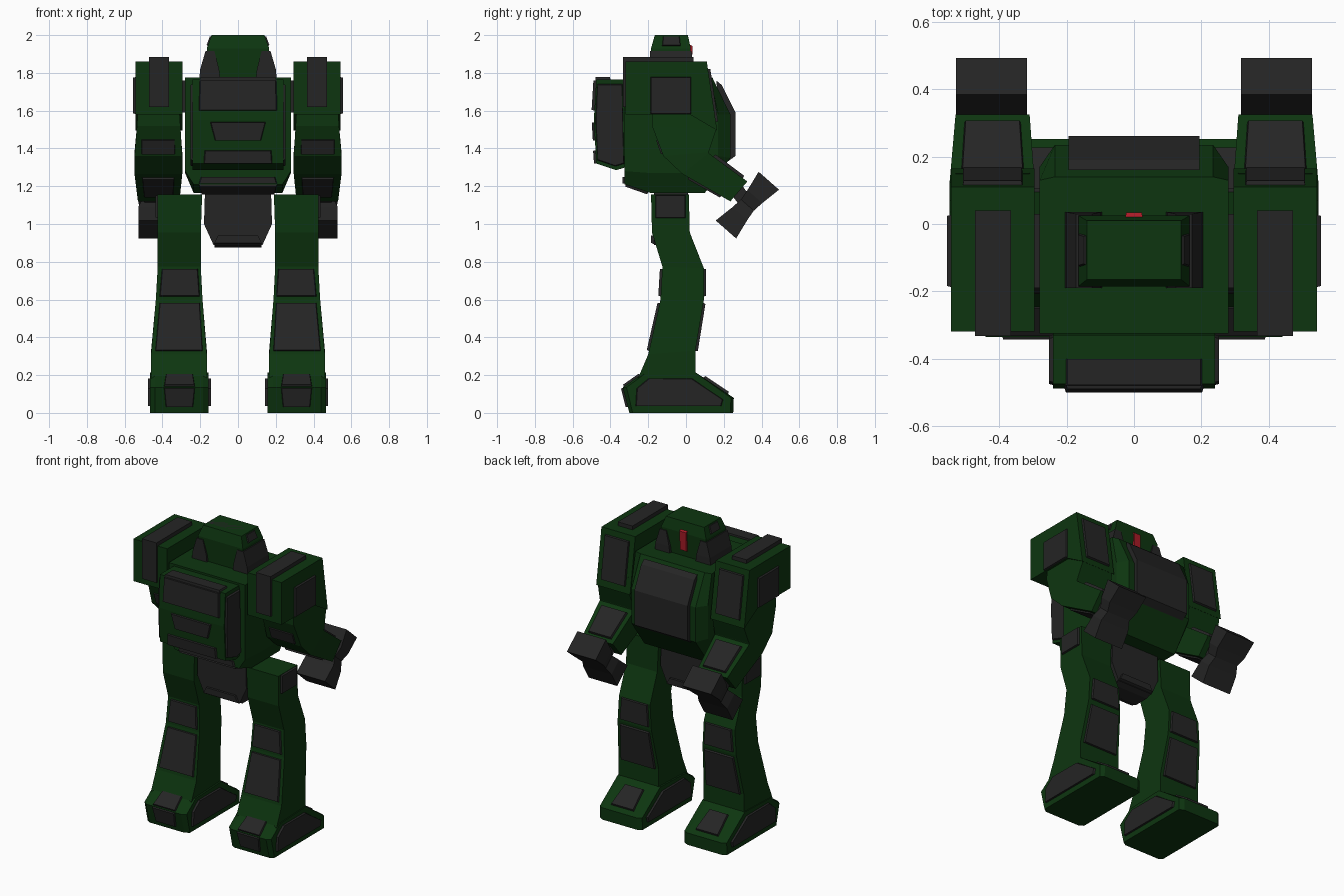
import bpy, bmesh
from mathutils import Vector


def material(name, rgb):
    m = bpy.data.materials.new(name)
    m.diffuse_color = (*rgb, 1)
    return m


GREEN = material("dark_green", (0.004, 0.036, 0.005))
GREY = material("charcoal", (0.018, 0.018, 0.018))
RED = material("visor_red", (0.40, 0.011, 0.02))


def rings(name, loops, mat, mirror=False):
    """Skin a stack of equal-length point loops into a closed solid."""
    bm = bmesh.new()
    vs = [[bm.verts.new(p) for p in loop] for loop in loops]
    n = len(vs[0])
    for a, b in zip(vs, vs[1:]):
        for i in range(n):
            j = (i + 1) % n
            bm.faces.new((a[i], a[j], b[j], b[i]))
    bm.faces.new(vs[0])
    bm.faces.new(vs[-1])
    bmesh.ops.recalc_face_normals(bm, faces=bm.faces)
    me = bpy.data.meshes.new(name)
    bm.to_mesh(me)
    bm.free()
    me.materials.append(mat)
    ob = bpy.data.objects.new(name, me)
    bpy.context.collection.objects.link(ob)
    if mirror:
        mod = ob.modifiers.new("mirror", "MIRROR")
        mod.use_mirror_merge = False
    return ob


def prism(name, prof, x0, x1, mat, mirror=False):
    """Extrude a side (y, z) profile along x."""
    return rings(name, [[(x, y, z) for y, z in prof] for x in (x0, x1)], mat, mirror)


def loft(name, secs, mat, mirror=False):
    """Stack rectangles given as z-pairs: (x0, x1, y0, z0, y1, z1)."""
    return rings(name, [[(a, y0, z0), (b, y0, z0), (b, y1, z1), (a, y1, z1)]
                        for a, b, y0, z0, y1, z1 in secs], mat, mirror)


def plate(name, pts, out, depth=0.012, mat=GREY, mirror=True):
    """Raised panel with bevelled sides on a flat outline."""
    p = [Vector(q) for q in pts]
    nrm = sum((p[i].cross(p[(i + 1) % len(p)]) for i in range(len(p))), Vector()).normalized()
    if nrm.dot(Vector(out)) < 0:
        nrm.negate()
    c = sum(p, Vector()) / len(p)
    top = [q + (c - q).normalized() * 0.008 + nrm * depth for q in p]
    return rings(name, [[q - nrm * 0.01 for q in p], top], mat, mirror)


def slope(name, a, b, xa, xb, out, mirror=True, **kw):
    """Panel running from (y, z) a to b, with an x range at each end."""
    return plate(name, [(xa[0], *a), (xa[1], *a), (xb[1], *b), (xb[0], *b)],
                 (0, *out), mirror=mirror, **kw)


def side(name, prof, x, sx=1, **kw):
    return plate(name, [(x, y, z) for y, z in prof], (sx, 0, 0), **kw)


def scale2(prof, k):
    cy = sum(p[0] for p in prof) / len(prof)
    cz = sum(p[1] for p in prof) / len(prof)
    return [(cy + (y - cy) * k, cz + (z - cz) * k) for y, z in prof]


# torso with chamfered flanks
core = [(-0.325, 1.775), (0.14, 1.775), (0.235, 1.58), (0.235, 1.35),
        (0.10, 1.165), (-0.19, 1.165), (-0.325, 1.21)]
flank = [(-0.325, 1.775), (0.13, 1.775), (0.17, 1.58), (0.17, 1.36),
         (0.08, 1.27), (-0.19, 1.27), (-0.325, 1.28)]
rings("torso", [[(x, *p) for p in pr] for x, pr in
                ((-0.28, flank), (-0.235, core), (0.235, core), (0.28, flank))], GREEN)
prism("chest_panel", [(0.16, 1.76), (0.19, 1.735), (0.262, 1.59), (0.262, 1.36),
                      (0.22, 1.33), (0.20, 1.40)], -0.195, 0.195, GREY)
slope("lower_back_panel", (-0.325, 1.25), (-0.325, 1.215), (-0.20, 0.20), (-0.21, 0.21),
      (-1, 0), mirror=False)
slope("lower_back_lip", (-0.32, 1.21), (-0.20, 1.168), (-0.21, 0.21), (-0.20, 0.20),
      (-0.4, -1), mirror=False)

# backpack and its panels
pack = [(-0.475, 1.765), (-0.33, 1.765), (-0.32, 1.30), (-0.37, 1.285),
        (-0.475, 1.32), (-0.488, 1.55)]
prism("backpack", pack, -0.24, 0.24, GREEN)
side("backpack_side", scale2(pack, 0.92), 0.24)
slope("backpack_upper_panel", (-0.478, 1.762), (-0.488, 1.60), (-0.205, 0.205),
      (-0.21, 0.21), (-1, 0), mirror=False)
slope("backpack_top_panel", (-0.48, 1.765), (-0.40, 1.765), (-0.205, 0.205),
      (-0.205, 0.205), (0, 1), mirror=False)
slope("backpack_vent", (-0.487, 1.54), (-0.481, 1.44), (-0.15, 0.15), (-0.125, 0.125),
      (-1, 0), mirror=False)
slope("backpack_lower_panel", (-0.480, 1.39), (-0.475, 1.32), (-0.18, 0.18),
      (-0.185, 0.185), (-1, 0), mirror=False)

# head, cheek guards, crest and visor
loft("head", [(-0.165, 0.165, -0.175, 1.76, 0.015, 1.76),
              (-0.165, 0.165, -0.185, 1.93, 0.025, 1.93),
              (-0.14, 0.14, -0.165, 2.0, 0.01, 2.0)], GREEN)
loft("cheek_guard", [(0.095, 0.205, -0.19, 1.77, 0.035, 1.77),
                     (0.10, 0.20, -0.19, 1.82, 0.035, 1.82),
                     (0.125, 0.172, -0.19, 1.915, 0.03, 1.915)], GREY, True)
slope("crest_panel", (-0.125, 1.992), (-0.03, 1.992), (-0.14, 0.14), (-0.14, 0.14),
      (0, 1), depth=0.008, mirror=False)
plate("temple_panel", [(0.162, -0.13, 1.942), (0.162, -0.025, 1.942),
                       (0.142, -0.03, 1.995), (0.142, -0.125, 1.995)], (1, 0, 0.3), depth=0.006)
slope("visor", (0.021, 1.81), (0.026, 1.95), (-0.026, 0.026), (-0.026, 0.026),
      (1, 0), depth=0.009, mat=RED, mirror=False)

# pelvis and crotch plate
rings("pelvis", [[(s * w, y, z) for s, w, z in
                  ((-1, 0.175, 1.17), (1, 0.175, 1.17), (1, 0.18, 1.0),
                   (1, 0.13, 0.89), (-1, 0.13, 0.89), (-1, 0.18, 1.0))]
                 for y in (-0.17, 0.01)], GREY)
loft("crotch_plate", [(-0.125, 0.125, -0.13, 0.875, -0.03, 0.875),
                      (-0.125, 0.125, -0.185, 0.90, 0.025, 0.90),
                      (-0.105, 0.105, -0.185, 0.94, 0.025, 0.94)], GREY)

# shoulder joint and pauldron
prism("shoulder_joint", [(-0.19, 1.59), (0.03, 1.59), (0.03, 1.76), (-0.19, 1.76)],
      0.2, 0.32, GREY, True)
prism("shoulder", [(-0.32, 1.86), (0.11, 1.86), (0.165, 1.495), (0.02, 1.58),
                   (-0.32, 1.58)], 0.295, 0.543, GREEN, True)
side("shoulder_side_panel", [(-0.19, 1.58), (0.03, 1.58), (0.03, 1.78), (-0.19, 1.78)], 0.543)
slope("shoulder_front_panel", (0.116, 1.825), (0.159, 1.535), (0.33, 0.51), (0.33, 0.51), (1, 0.1))
prism("shoulder_strip", [(-0.333, 1.885), (0.04, 1.885), (0.04, 1.85), (-0.30, 1.85),
                         (-0.30, 1.62), (-0.333, 1.62)], 0.365, 0.472, GREY, True)

# bent arm: upper arm, elbow, forearm
loft("upper_arm", [(0.31, 0.53, -0.18, 1.60, 0.15, 1.60),
                   (0.305, 0.535, -0.18, 1.52, 0.16, 1.50),
                   (0.295, 0.548, -0.12, 1.36, 0.12, 1.38),
                   (0.295, 0.548, -0.02, 1.265, 0.12, 1.375),
                   (0.31, 0.53, 0.235, 1.12, 0.325, 1.225)], GREEN, True)
slope("forearm_top_panel", (0.145, 1.362), (0.305, 1.243), (0.325, 0.515), (0.335, 0.505), (0.6, 0.8))
slope("forearm_under_panel", (0.01, 1.25), (0.19, 1.148), (0.335, 0.51), (0.34, 0.50), (-0.5, -0.85))
slope("elbow_panel", (-0.148, 1.45), (-0.12, 1.37), (0.33, 0.515), (0.33, 0.515), (-1, -0.3))

# hourglass hand across the end of the forearm
c, d, w = Vector((0.325, 1.10)), Vector((0.66, 0.75)), Vector((0.75, -0.66))
hand = []
for t, r, hx in ((-0.172, 0.072, 0.105), (-0.06, 0.052, 0.105), (0.0, 0.045, 0.085),
                 (0.06, 0.052, 0.105), (0.172, 0.072, 0.105)):
    a, b = c + d * t - w * r, c + d * t + w * r
    hand.append((0.423 - hx, 0.423 + hx, *a, *b))
loft("hand", hand, GREY, True)
wrist = [(0.23, 1.17), (0.29, 1.09), (0.35, 1.13), (0.30, 1.20)]
prism("wrist", wrist, 0.35, 0.495, GREY, True)

# leg stacked from hip to ankle
loft("leg", [(0.19, 0.425, -0.185, 1.155, 0.015, 1.155),
             (0.197, 0.425, -0.18, 0.955, 0.02, 0.955),
             (0.197, 0.425, -0.125, 0.775, 0.095, 0.765),
             (0.188, 0.435, -0.135, 0.60, 0.095, 0.60),
             (0.165, 0.46, -0.20, 0.31, 0.05, 0.33),
             (0.165, 0.46, -0.26, 0.17, 0.05, 0.17)], GREEN, True)
side("hip_panel", [(-0.165, 1.03), (0.0, 1.03), (0.0, 1.155), (-0.165, 1.155)], 0.425)
for nm, zs, x0, x1, yb, yf in (
        ("knee", (0.765, 0.615), (0.21, 0.405), (0.20, 0.418), (-0.126, -0.135), (0.095, 0.095)),
        ("shin", (0.585, 0.325), (0.20, 0.417), (0.185, 0.44), (-0.138, -0.197), (0.092, 0.05))):
    slope(nm + "_back_panel", (yb[0], zs[0]), (yb[1], zs[1]), x0, x1, (-1, 0))
    slope(nm + "_front_panel", (yf[0], zs[0]), (yf[1], zs[1]), x0, x1, (1, 0))

# foot with wedge toe and panels
foot = [(-0.30, 0.0), (0.25, 0.0), (0.253, 0.08), (0.05, 0.215), (-0.235, 0.205), (-0.335, 0.135)]
sole = [(-0.27, 0.035), (0.19, 0.035), (0.20, 0.07), (0.035, 0.185), (-0.20, 0.185), (-0.265, 0.13)]
rings("foot", [[(x, y * k, z) for y, z in foot] for x, k in
               ((0.155, 0.94), (0.185, 1.0), (0.44, 1.0), (0.465, 0.94))], GREEN, True)
side("foot_outer_panel", sole, 0.465)
side("foot_inner_panel", sole, 0.155, -1)
slope("heel_lower_panel", (-0.333, 0.135), (-0.307, 0.03), (0.225, 0.395), (0.235, 0.385), (-1, -0.2))
slope("heel_upper_panel", (-0.24, 0.20), (-0.33, 0.137), (0.235, 0.385), (0.225, 0.395), (-0.6, 0.8))
slope("toe_panel", (0.09, 0.189), (0.225, 0.099), (0.24, 0.38), (0.225, 0.395), (0.5, 0.8))
